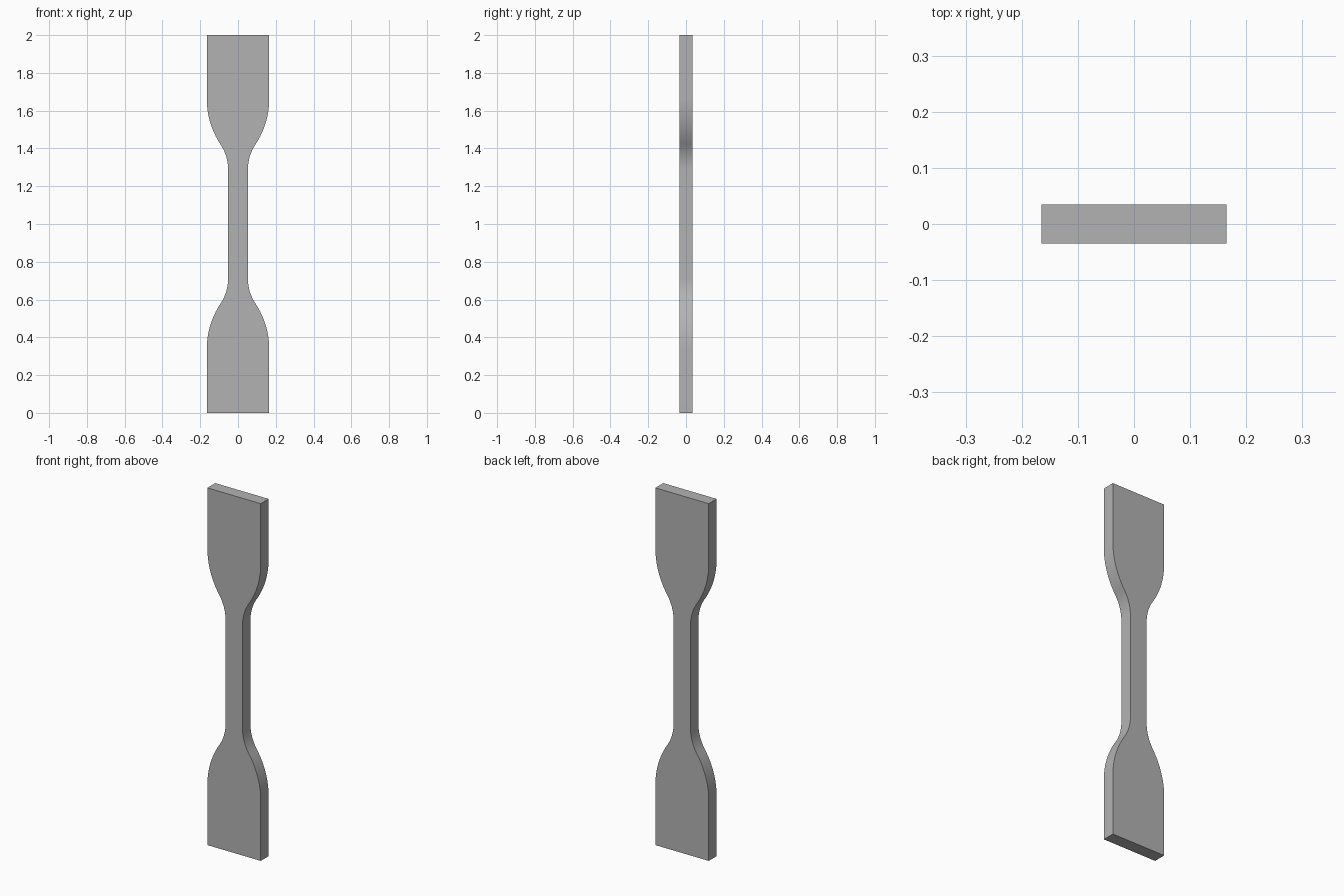
import bpy, bmesh, math

cube = bpy.data.objects.get("Cube")
if cube:
    bpy.data.objects.remove(cube, do_unlink=True)

# Proportions in millimetres, scaled to a length of 2
LENGTH, WIDTH, NECK, NECK_LENGTH, THICK = 115, 19, 6, 33, 4
R_IN, R_OUT, STEPS = 14, 25, 16
S = 2 / LENGTH

grey = bpy.data.materials.new("plain grey")
grey.use_nodes = True
color = (0.45, 0.45, 0.45, 1)
grey.diffuse_color = color
grey.node_tree.nodes["Principled BSDF"].inputs["Base Color"].default_value = color


def arc(cx, cz, r, a0, a1):
    angles = [a0 + (a1 - a0) * i / STEPS for i in range(STEPS + 1)]
    return [(cx + r * math.cos(a), cz + r * math.sin(a)) for a in angles]


# Upper right quarter: neck fillet running tangent into the shoulder arc
in_x, in_z = NECK / 2 + R_IN, NECK_LENGTH / 2
out_x = WIDTH / 2 - R_OUT
dx = in_x - out_x
dz = math.sqrt((R_IN + R_OUT) ** 2 - dx ** 2)
tilt = math.atan2(dz, dx)
quarter = arc(in_x, in_z, R_IN, math.pi, math.pi - tilt)
quarter += arc(out_x, in_z + dz, R_OUT, -tilt, 0)[1:]
quarter.append((WIDTH / 2, LENGTH / 2))

# Mirror the quarter into the closed outline
right = [(x, -z) for x, z in reversed(quarter)] + quarter
outline = right + [(-x, z) for x, z in reversed(right)]

# Extrude the outline through the thickness
bm = bmesh.new()
verts = [bm.verts.new((x * S, -THICK / 2 * S, z * S + 1)) for x, z in outline]
face = bm.faces.new(verts)
ext = bmesh.ops.extrude_face_region(bm, geom=[face], use_keep_orig=True)
moved = [g for g in ext["geom"] if isinstance(g, bmesh.types.BMVert)]
bmesh.ops.translate(bm, verts=moved, vec=(0, THICK * S, 0))
bmesh.ops.recalc_face_normals(bm, faces=bm.faces)
mesh = bpy.data.meshes.new("test_bar")
bm.to_mesh(mesh)
bm.free()
mesh.materials.append(grey)

# Smooth curved edges, sharp outline
bar = bpy.data.objects.new("test_bar", mesh)
bpy.context.collection.objects.link(bar)
bpy.context.view_layer.objects.active = bar
bar.select_set(True)
bpy.ops.object.shade_smooth_by_angle(angle=math.radians(30))
